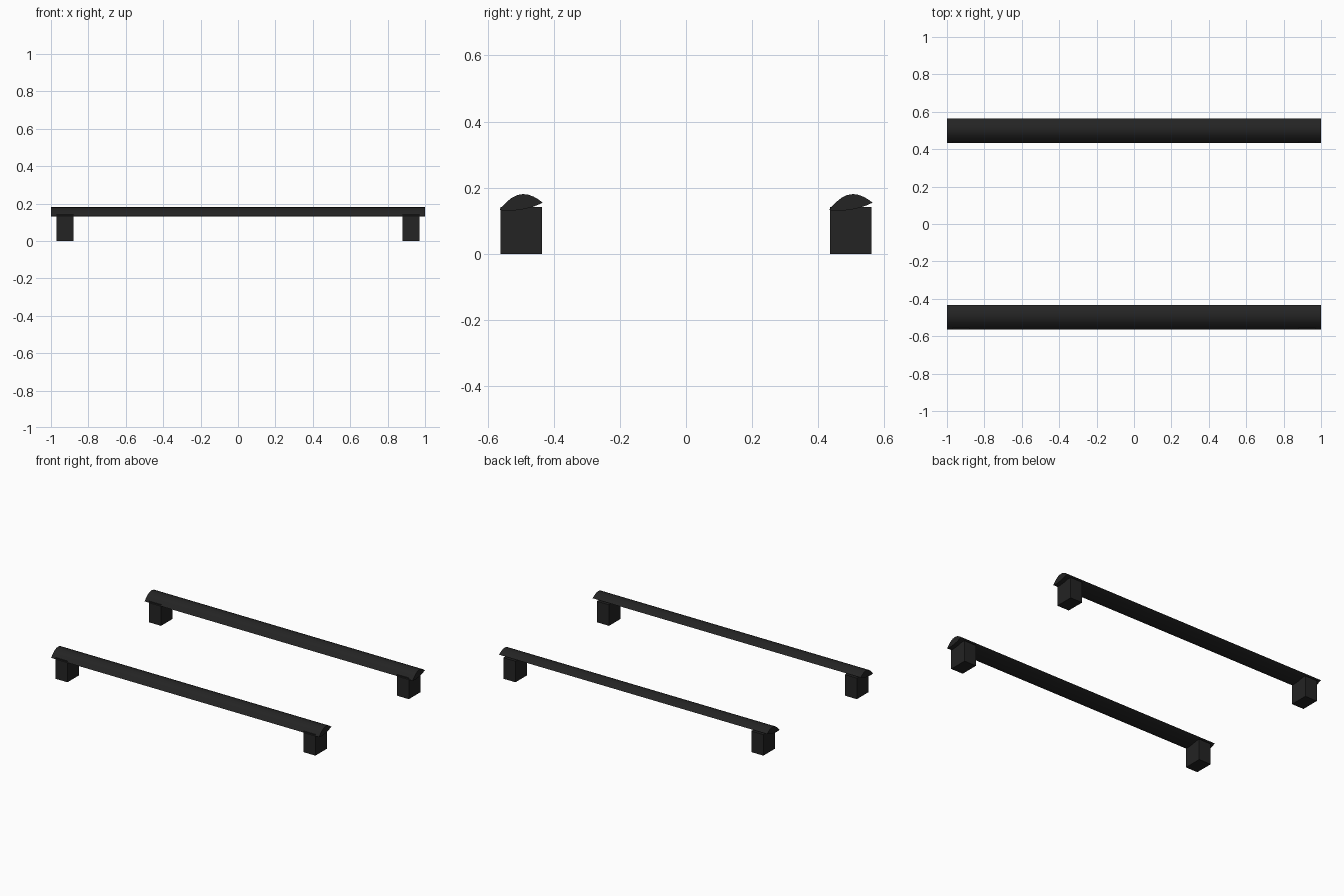
import bpy, bmesh

if "Cube" in bpy.data.objects:
    bpy.data.objects.remove(bpy.data.objects["Cube"])

black = bpy.data.materials.new("matte black")
black.diffuse_color = (0.017, 0.017, 0.017, 1)
black.use_nodes = True
black.node_tree.nodes["Principled BSDF"].inputs["Base Color"].default_value = black.diffuse_color

# Wing-shaped cross-section (y offset, z), front tip lower than rear tip
PROFILE = [(-0.0655, 0.134), (-0.056, 0.145), (-0.043, 0.158), (-0.028, 0.170),
           (-0.012, 0.178), (0.006, 0.181), (0.022, 0.179), (0.038, 0.173),
           (0.052, 0.165), (0.0655, 0.155),
           (0.048, 0.147), (0.028, 0.140), (0.006, 0.135), (-0.016, 0.132),
           (-0.038, 0.130), (-0.056, 0.131)]


def finish(name, bm, smooth=False):
    bmesh.ops.recalc_face_normals(bm, faces=bm.faces)
    mesh = bpy.data.meshes.new(name)
    bm.to_mesh(mesh)
    bm.free()
    mesh.materials.append(black)
    ob = bpy.data.objects.new(name, mesh)
    bpy.context.collection.objects.link(ob)
    if smooth:
        bpy.ops.object.select_all(action='DESELECT')
        ob.select_set(True)
        bpy.context.view_layer.objects.active = ob
        bpy.ops.object.shade_smooth_by_angle(angle=0.6)
    return ob


def crossbar(name, y):
    bm = bmesh.new()
    face = bm.faces.new([bm.verts.new((-1, y + py, pz)) for py, pz in PROFILE])
    ext = bmesh.ops.extrude_face_region(bm, geom=[face], use_keep_orig=True)
    verts = [g for g in ext["geom"] if isinstance(g, bmesh.types.BMVert)]
    bmesh.ops.translate(bm, verts=verts, vec=(2, 0, 0))
    finish(name, bm, smooth=True)


def foot(name, x, y):
    bm = bmesh.new()
    bmesh.ops.create_cube(bm, size=1)
    for v in bm.verts:
        v.co = (x + v.co.x * 0.09, y + v.co.y * 0.125, 0.071 + v.co.z * 0.142)
    finish(name, bm)


# Two bars, same way round, each on two block feet
for row, y in (("front", -0.4985), ("rear", 0.4985)):
    crossbar(row + "_crossbar", y)
    for side, x in (("left", -0.925), ("right", 0.925)):
        foot(f"{row}_{side}_foot", x, y)
